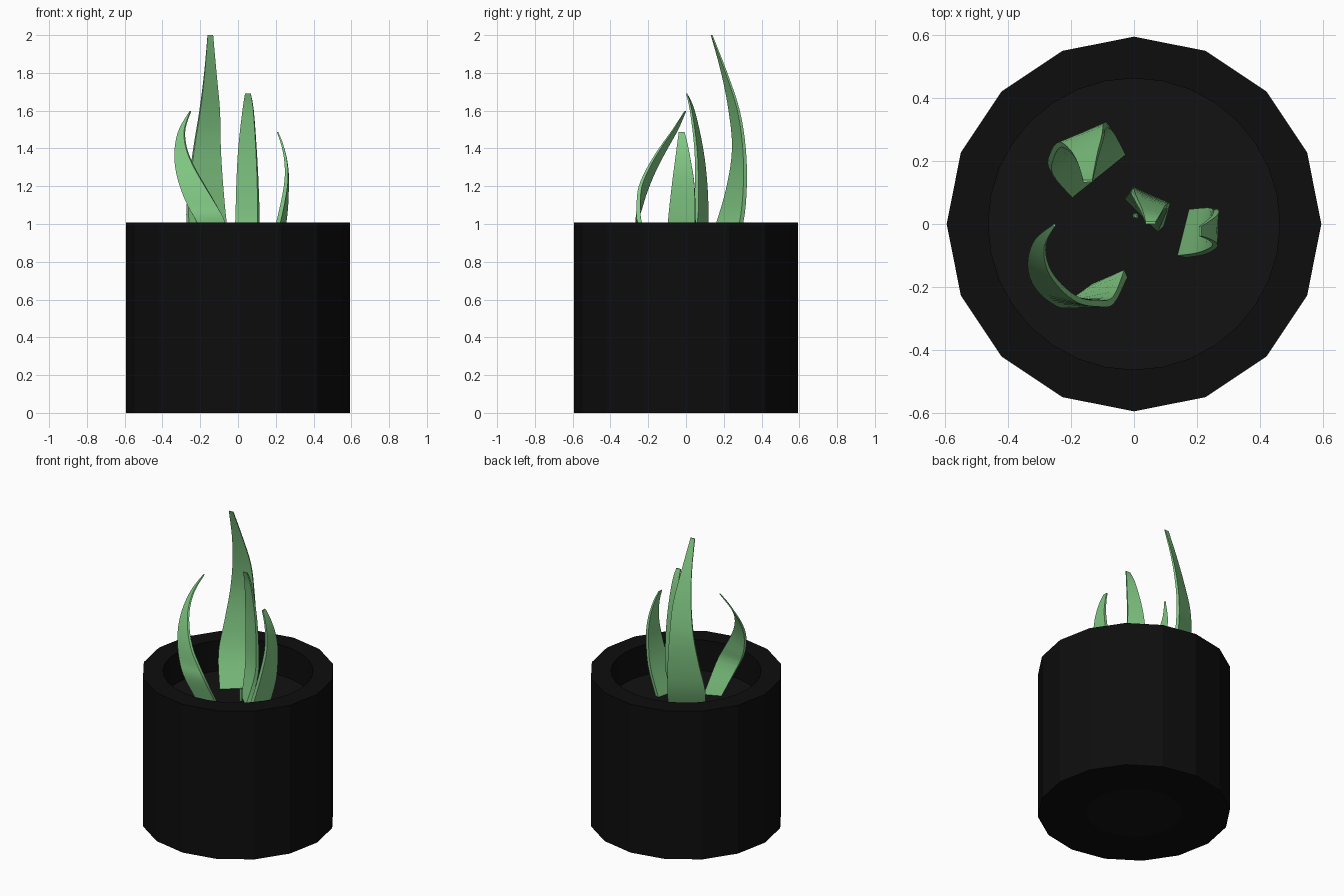
import bpy, bmesh, math
from mathutils import Vector

if "Cube" in bpy.data.objects:
    bpy.data.objects.remove(bpy.data.objects["Cube"])


def material(name, rgb):
    m = bpy.data.materials.new(name)
    m.diffuse_color = (*rgb, 1)
    m.use_nodes = True
    m.node_tree.nodes["Principled BSDF"].inputs["Base Color"].default_value = m.diffuse_color
    return m


BLACK = material("black_glaze", (0.004, 0.004, 0.004))
SOIL = material("dark_soil", (0.006, 0.006, 0.006))
GREEN = material("leaf_green", (0.22, 0.58, 0.23))


def finish(bm, name, mat, smooth_angle):
    bmesh.ops.recalc_face_normals(bm, faces=bm.faces)
    me = bpy.data.meshes.new(name)
    bm.to_mesh(me)
    bm.free()
    ob = bpy.data.objects.new(name, me)
    bpy.context.collection.objects.link(ob)
    me.materials.append(mat)
    bpy.ops.object.select_all(action='DESELECT')
    ob.select_set(True)
    bpy.context.view_layer.objects.active = ob
    bpy.ops.object.shade_smooth_by_angle(angle=math.radians(smooth_angle))
    return ob


def skin(bm, loops):
    # join successive closed loops with quads
    for a, b in zip(loops, loops[1:]):
        n = len(a)
        for i in range(n):
            bm.faces.new((a[i], a[(i + 1) % n], b[(i + 1) % n], b[i]))


def ring(bm, r, z, sixteen=False, n=32):
    # sixteen: midpoints pulled in so the outline is a 16-sided polygon
    out = []
    for i in range(n):
        k = math.cos(math.pi / 16) if sixteen and i % 2 else 1
        a = 2 * math.pi * i / n
        out.append(bm.verts.new((r * k * math.cos(a), r * k * math.sin(a), z)))
    return out


# pot: 16-sided outside, round inside, round plug underneath
bm = bmesh.new()
loops = [ring(bm, 0.295, 0), ring(bm, 0.594, 0, True), ring(bm, 0.594, 1.007, True),
         ring(bm, 0.462, 1.007), ring(bm, 0.462, 0.8)]
skin(bm, loops)
finish(bm, "pot", BLACK, 15)

# soil and base plug
for name, r, z in (("soil", 0.462, 0.8), ("base_plug", 0.295, 0.0)):
    bm = bmesh.new()
    bm.faces.new(ring(bm, r, z))
    ob = finish(bm, name, SOIL, 15)
    if z == 0:
        ob.data.flip_normals()


def catmull(rows, steps):
    out = []
    for i in range(len(rows) - 1):
        p = [rows[max(0, min(len(rows) - 1, i + k))] for k in (-1, 0, 1, 2)]
        for s in range(steps):
            t = s / steps
            out.append([0.5 * (2 * b + (c - a) * t + (2 * a - 5 * b + 4 * c - d) * t * t
                               + (3 * b - a - 3 * c + d) * t ** 3) for a, b, c, d in zip(*p)])
    return out + [list(rows[-1])]


def leaf(name, rows, thick):
    # each row: height, left edge x y, right edge x y
    pts = catmull(rows, 4)
    bm = bmesh.new()
    loops = []
    for i, (z, lx, ly, rx, ry) in enumerate(pts):
        l, r = Vector((lx, ly, z)), Vector((rx, ry, z))
        d = (r - l).normalized()
        half = thick * (1 - 0.75 * i / (len(pts) - 1)) / 2
        n = Vector((-d.y, d.x, 0)) * half
        l, r = l + d * half * 0.5, r - d * half * 0.5
        loops.append([bm.verts.new(v) for v in (l - n, r - n, r + n, l + n)])
    skin(bm, loops)
    bm.faces.new(loops[0])
    bm.faces.new(loops[-1])
    finish(bm, name, GREEN, 45)


leaf("tall_leaf", [
    (0.80, -0.21, 0.09, -0.03, 0.235), (1.0, -0.27, 0.165, -0.06, 0.295),
    (1.2, -0.262, 0.222, -0.078, 0.315), (1.4, -0.238, 0.25, -0.09, 0.31),
    (1.6, -0.205, 0.23, -0.095, 0.28), (1.8, -0.18, 0.19, -0.113, 0.215),
    (2.0, -0.163, 0.135, -0.13, 0.137)], 0.028)

leaf("middle_leaf", [
    (0.80, -0.025, 0.095, 0.09, -0.02), (1.0, -0.015, 0.11, 0.113, 0.045),
    (1.2, -0.01, 0.107, 0.11, 0.055), (1.4, 0.0, 0.085, 0.1, 0.05),
    (1.6, 0.022, 0.042, 0.085, 0.025), (1.69, 0.035, 0.004, 0.07, 0.004)], 0.028)

leaf("short_leaf", [
    (0.80, 0.15, -0.11, 0.19, 0.05), (1.0, 0.21, -0.1, 0.245, 0.055),
    (1.2, 0.252, -0.08, 0.26, 0.05), (1.32, 0.254, -0.064, 0.256, 0.032),
    (1.42, 0.234, -0.05, 0.234, 0.012), (1.488, 0.209, -0.04, 0.209, -0.006)], 0.028)

leaf("curled_leaf", [
    (0.80, -0.135, -0.205, -0.02, -0.155), (1.0, -0.22, -0.255, -0.06, -0.242),
    (1.1, -0.272, -0.236, -0.11, -0.252), (1.2, -0.31, -0.2, -0.17, -0.243),
    (1.3, -0.333, -0.155, -0.228, -0.2), (1.4, -0.335, -0.1, -0.27, -0.14),
    (1.5, -0.312, -0.043, -0.28, -0.07), (1.597, -0.256, 0.0, -0.249, -0.008)], 0.026)

# tiny sprout poking out of the soil
bm = bmesh.new()
skin(bm, [[bm.verts.new(v.co + Vector((0.005, 0.025, 0))) for v in ring(bm, r, z, n=8)]
          for r, z in ((0.01, 0.79), (0.01, 0.87), (0.004, 0.885))])
bmesh.ops.delete(bm, geom=[v for v in bm.verts if not v.link_faces], context='VERTS')
bmesh.ops.holes_fill(bm, edges=bm.edges, sides=8)
finish(bm, "sprout", GREEN, 40)
